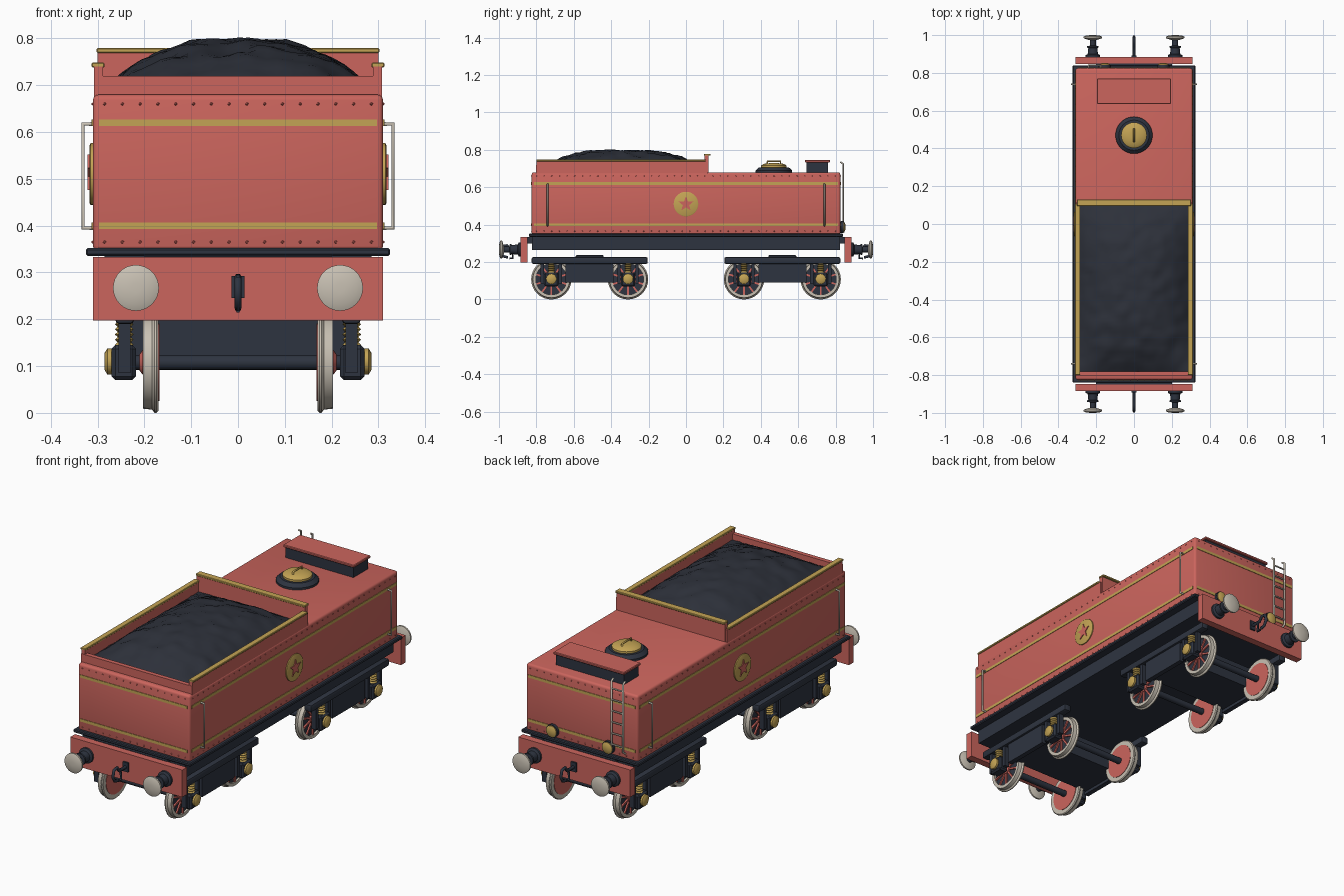
import bpy, bmesh, math, random
from mathutils import Vector, Matrix, noise

if "Cube" in bpy.data.objects:
    bpy.data.objects.remove(bpy.data.objects["Cube"])

random.seed(3)

def material(name, rgb):
    m = bpy.data.materials.new(name)
    m.diffuse_color = (*rgb, 1)
    m.use_nodes = True
    m.node_tree.nodes["Principled BSDF"].inputs["Base Color"].default_value = m.diffuse_color
    return m

RED = material("coach red", (0.60, 0.13, 0.11))
DARK = material("dark slate", (0.027, 0.034, 0.051))
GOLD = material("brass gold", (0.55, 0.37, 0.09))
CREAM = material("pale steel", (0.58, 0.53, 0.45))
COAL = material("coal black", (0.026, 0.030, 0.042))

def finish(name, bm, mat):
    bmesh.ops.recalc_face_normals(bm, faces=bm.faces)
    me = bpy.data.meshes.new(name)
    bm.to_mesh(me)
    bm.free()
    me.materials.append(mat)
    ob = bpy.data.objects.new(name, me)
    bpy.context.collection.objects.link(ob)
    return ob

def box(name, x, y, z, mat, bevel=0.0, seg=1):
    """Box from (min, max) ranges."""
    bm = bmesh.new()
    bmesh.ops.create_cube(bm, size=1)
    for v in bm.verts:
        v.co = [(r[0] + r[1]) / 2 + c * (r[1] - r[0]) for c, r in zip(v.co, (x, y, z))]
    if bevel:
        bmesh.ops.bevel(bm, geom=bm.edges[:], offset=bevel, segments=seg, affect='EDGES', profile=0.5)
    return finish(name, bm, mat)

def lathe(name, profile, origin, axis, mat, n=24):
    """Closed turned part: profile of (radius, distance along axis)."""
    bm = bmesh.new()
    rot = Vector((0, 0, 1)).rotation_difference(Vector(axis)).to_matrix()
    rings = []
    for r, h in profile:
        rings.append([bm.verts.new(rot @ Vector((r * math.cos(a), r * math.sin(a), h)) + Vector(origin))
                      for a in (2 * math.pi * i / n for i in range(n))])
    for a, b in zip(rings, rings[1:]):
        for i in range(n):
            bm.faces.new((a[i], a[(i + 1) % n], b[(i + 1) % n], b[i]))
    bm.faces.new(rings[0])
    bm.faces.new(rings[-1])
    return finish(name, bm, mat)

def rod(name, points, r, mat):
    """Bent round bar along points."""
    cu = bpy.data.curves.new(name, 'CURVE')
    cu.dimensions = '3D'
    cu.bevel_depth, cu.bevel_resolution, cu.use_fill_caps = r, 1, True
    sp = cu.splines.new('POLY')
    sp.points.add(len(points) - 1)
    for p, c in zip(sp.points, points):
        p.co = (*c, 1)
    cu.materials.append(mat)
    ob = bpy.data.objects.new(name, cu)
    bpy.context.collection.objects.link(ob)
    return ob

def both(a, b, s):
    return tuple(sorted((a * s, b * s)))

# --- Tank body, footplate, underframe ---
box("tank_body", (-.31, .31), (-.825, .825), (.345, .68), RED, .012, 3)
box("footplate", (-.325, .325), (-.84, .84), (.335, .352), DARK, .004)
box("underframe", (-.285, .285), (-.823, .823), (.265, .337), DARK)

# --- Coal bunker walls and brass cappings ---
for s in (-1, 1):
    box("bunker_side", both(.288, .308, s), (-.80, .115), (.66, .74), RED)
    box("bunker_side_capping", both(.285, .313, s), (-.80, .105), (.738, .748), GOLD, .002)
box("bunker_front", (-.308, .308), (-.802, -.78), (.66, .72), RED)
box("bunker_bulkhead", (-.30, .30), (.10, .12), (.66, .771), RED)
box("bunker_bulkhead_capping", (-.302, .302), (.096, .13), (.769, .779), GOLD, .002)

# --- Coal heap: bumpy domed grid ---
bm = bmesh.new()
bmesh.ops.create_grid(bm, x_segments=28, y_segments=42, size=1)
for v in bm.verts:
    u, t = v.co.x, v.co.y
    dome = (1 - abs(u) ** 2.5) * (1 - abs(t) ** 3)
    x, y = u * .289, -.34 + t * .443
    z = .69 + .108 * dome + .012 * noise.noise(Vector((x * 16, y * 16, 2))) * min(1, dome * 3)
    v.co = (x, y, z + random.uniform(-.002, .002))
finish("coal_heap", bm, COAL)

# --- Lining stripes round the tank ---
for z in (.40, .62):
    for s in (-1, 1):
        box("side_stripe", both(.308, .3125, s), (-.812, .812), (z - .007, z + .007), GOLD)
        box("end_stripe", (-.297, .297), both(.823, .8275, s), (z - .007, z + .007), GOLD)

# --- Rivet rows ---
bm = bmesh.new()
def rivet(p):
    bmesh.ops.create_icosphere(bm, subdivisions=1, radius=.0035, matrix=Matrix.Translation(p))
for s in (-1, 1):
    for i in range(40):
        for z in (.365, .66):
            rivet((s * .31, -.80 + i * 1.6 / 39, z))
    for i in range(16):
        for z in (.365, .66):
            rivet((-.285 + i * .57 / 15, s * .825, z))
finish("rivets", bm, RED)

# --- Star badges and side handrails ---
for s in (-1, 1):
    lathe("badge_disc", [(.066, 0), (.066, .006), (.062, .008)], (s * .309, 0, .51), (s, 0, 0), GOLD, 32)
    bm = bmesh.new()
    pts = [(r * math.sin(i * math.pi / 5), .51 + r * math.cos(i * math.pi / 5))
           for i, r in enumerate([.042, .018] * 5)]
    f = bm.faces.new([bm.verts.new((s * .314, y, z)) for y, z in pts])
    ext = bmesh.ops.extrude_face_region(bm, geom=[f])["geom"]
    for v in ext:
        if isinstance(v, bmesh.types.BMVert):
            v.co.x += s * .007
    finish("badge_star", bm, RED)
    for y in (-.74, .74):
        rod("side_handrail", [(s * .305, y, .395), (s * .331, y, .395),
                              (s * .331, y, .617), (s * .305, y, .617)], .005, CREAM)

# --- Water filler and tool box on the rear deck ---
lathe("filler_ring", [(.098, .675), (.098, .69), (.08, .706), (.06, .706)], (0, .47, 0), (0, 0, 1), DARK, 32)
lathe("filler_lid", [(.068, .70), (.068, .716), (.055, .725), (.02, .729)], (0, .47, 0), (0, 0, 1), GOLD, 32)
rod("filler_handle", [(0, .435, .72), (0, .435, .739), (0, .505, .739), (0, .505, .72)], .005, GOLD)
box("tool_box", (-.188, .188), (.645, .76), (.675, .735), DARK)
box("tool_box_lid", (-.196, .196), (.636, .77), (.733, .746), RED, .003)

# --- Rear ladder and lamps ---
for x in (-.24, -.175):
    rod("ladder_rail", [(x, .825, .375), (x, .84, .385), (x, .84, .725), (x, .825, .735)], .005, CREAM)
for i in range(6):
    z = .41 + i * .056
    rod("ladder_rung", [(-.24, .84, z), (-.175, .84, z)], .004, CREAM)
for x in (-.155, .155):
    lathe("rear_lamp_body", [(.024, 0), (.032, .006), (.032, .02)], (x, .822, .387), (0, 1, 0), DARK, 20)
    lathe("rear_lamp_lens", [(.028, 0), (.028, .006), (.015, .012)], (x, .84, .387), (0, 1, 0), GOLD, 20)

# --- Buffer beams, buffers and couplings at both ends ---
for s in (-1, 1):
    box("buffer_beam", (-.31, .31), both(.847, .884, s), (.197, .333), RED)
    box("beam_bracket", (-.2, .2), both(.82, .85, s), (.30, .335), DARK)
    for x in (-.218, .218):
        lathe("buffer_shank", [(.038, 0), (.038, .012), (.027, .018), (.024, .05), (.03, .052),
                               (.03, .06), (.016, .062), (.016, .098)],
              (x, s * .882, .267), (0, s, 0), DARK)
        lathe("buffer_head", [(.022, 0), (.049, .01), (.049, .018), (.035, .024), (.01, .026)],
              (x, s * .974, .267), (0, s, 0), CREAM, 32)
    box("coupling_plate", (-.014, .014), both(.882, .892, s), (.245, .292), DARK)
    rod("coupling_hook", [(0, s * y, z) for y, z in ((.885, .268), (.94, .268), (.957, .29), (.982, .285),
                          (.99, .255), (.975, .23), (.952, .225))], .008, DARK)
    rod("coupling_link", [(0, s * .93, .27), (0, s * .925, .22), (0, s * .945, .22)], .006, DARK)

# --- Bogies ---
AX = .108
for yc in (-.515, .515):
    box("bogie_bolster", (-.235, .235), (yc - .12, yc + .12), (.105, .215), DARK)
    box("bogie_top_pad", (-.22, .22), (yc - .075, yc + .075), (.21, .237), DARK, .004)
    for s in (-1, 1):
        box("bogie_top_bar", both(.222, .262, s), (yc - .31, yc + .31), (.19, .226), DARK, .008, 2)
        box("bogie_side_plate", both(.228, .252, s), (yc - .128, yc + .128), (.09, .20), DARK)
        for dy in (-.205, .205):
            y = yc + dy
            # axle box with brass cap, guides and spring
            box("axle_box", both(.218, .27, s), (y - .038, y + .038), (.07, .145), DARK, .008)
            lathe("axle_cap", [(.028, 0), (.028, .012), (.018, .018)], (s * .267, y, AX + .002),
                  (s, 0, 0), GOLD, 16)
            for g in (-1, 1):
                box("axle_guide", both(.23, .255, s), (y + g * .048 - .009, y + g * .048 + .009),
                    (.085, .20), DARK)
            lathe("spring", [(.02 if i % 2 else .014, .14 + i * .0055) for i in range(11)],
                  (s * .243, y, 0), (0, 0, 1), GOLD, 14)
            # wheel: tyre with flange, dark web, red inner disc, red spokes
            o = (0, y, AX)
            ax = (s, 0, 0)
            tyre = lathe("wheel_tyre", [(.084, .17), (.104, .17), (.108, .174), (.108, .178), (.101, .184),
                                        (.099, .203), (.083, .203), (.083, .19)], o, ax, CREAM, 32)
            lathe("wheel_web", [(.084, .185), (.084, .194)], o, ax, DARK, 32)
            lathe("wheel_inner_disc", [(.083, .168), (.083, .175)], o, ax, RED, 32)
            lathe("wheel_hub", [(.026, .185), (.026, .204), (.018, .21)], o, ax, RED, 16)
            bm = bmesh.new()
            for k in range(10):
                m = (Matrix.Translation((s * .196, y, AX)) @ Matrix.Rotation(k * math.pi / 5, 4, 'X')
                     @ Matrix.Translation((0, 0, .053)) @ Matrix.Diagonal((.011, .009, .064, 1)))
                bmesh.ops.create_cube(bm, size=1, matrix=m)
            finish("wheel_spokes", bm, RED)
    for dy in (-.205, .205):
        lathe("axle", [(.016, -.225), (.016, .225)], (0, yc + dy, AX), (1, 0, 0), DARK, 16)

# --- Smooth rounded parts, keep edges crisp ---
for ob in bpy.context.scene.objects:
    ob.select_set(ob.type == 'MESH')
    if ob.type == 'MESH':
        bpy.context.view_layer.objects.active = ob
bpy.ops.object.shade_smooth_by_angle(angle=math.radians(35))
